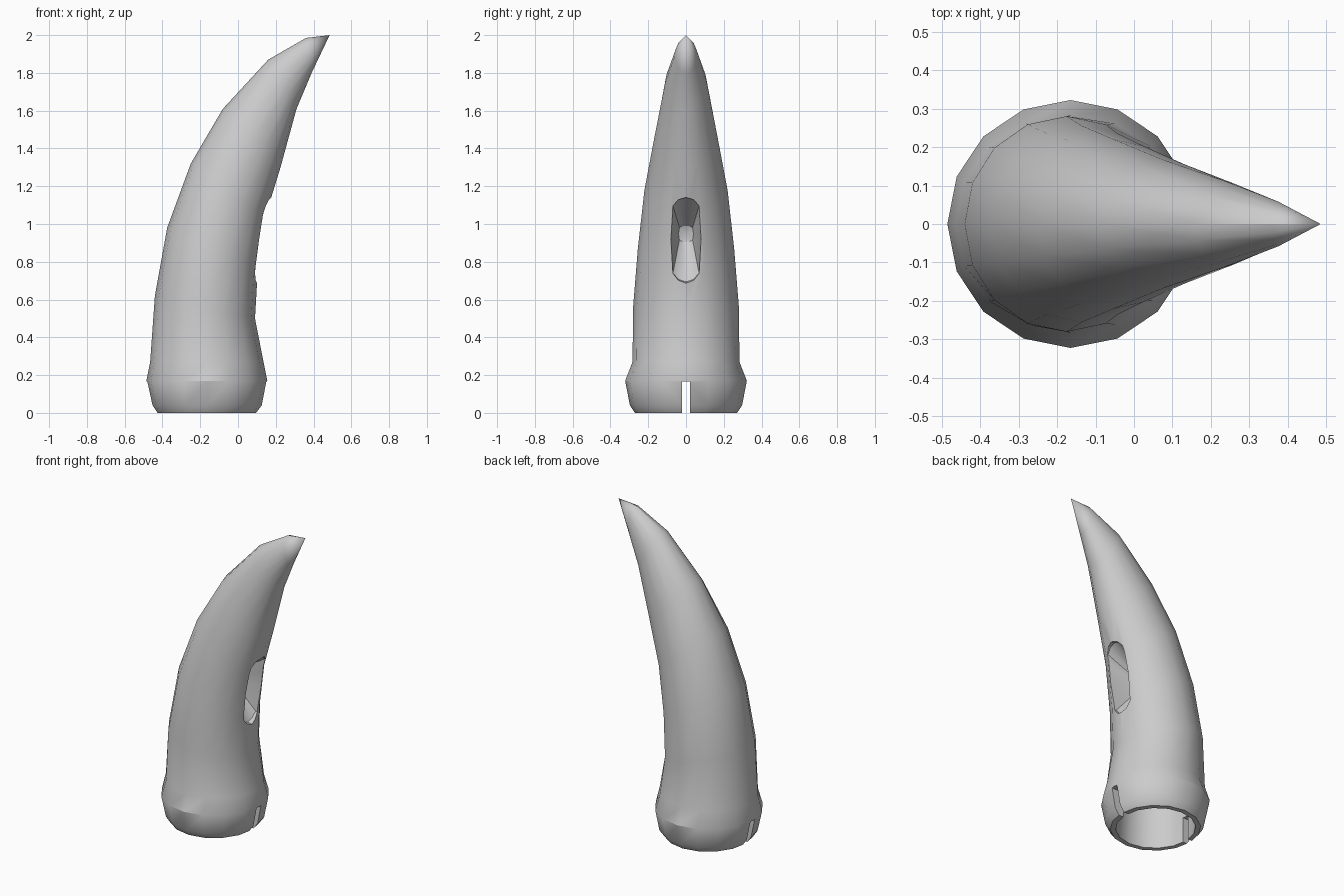
import bpy, bmesh
from math import cos, sin, pi, radians
from mathutils import Vector, Matrix

cube = bpy.data.objects.get("Cube")
if cube:
    bpy.data.objects.remove(cube)

mat = bpy.data.materials.new("grey")
mat.use_nodes = True
colour = (0.6, 0.6, 0.6, 1)
mat.diffuse_color = colour
mat.node_tree.nodes["Principled BSDF"].inputs["Base Color"].default_value = colour


def loft(name, rings, tip=None):
    """Skin a stack of point rings, capped at the start and closed to a tip or a cap."""
    bm = bmesh.new()
    loops = [[bm.verts.new(p) for p in ring] for ring in rings]
    n = len(loops[0])
    for a, b in zip(loops, loops[1:]):
        for i in range(n):
            j = (i + 1) % n
            bm.faces.new((a[i], a[j], b[j], b[i]))
    bm.faces.new(loops[0])
    last = loops[-1]
    if tip is None:
        bm.faces.new(last)
    else:
        t = bm.verts.new(tip)
        for i in range(n):
            bm.faces.new((last[i], last[(i + 1) % n], t))
    bmesh.ops.recalc_face_normals(bm, faces=bm.faces)
    mesh = bpy.data.meshes.new(name)
    bm.to_mesh(mesh)
    bm.free()
    mesh.materials.append(mat)
    ob = bpy.data.objects.new(name, mesh)
    bpy.context.collection.objects.link(ob)
    return ob


def tilted_ring(xl, zl, xr, zr, half_width, sides=16):
    """Ellipse spanning a back point and a front point of the curve."""
    mid = Vector(((xl + xr) / 2, 0, (zl + zr) / 2))
    axis = Vector(((xr - xl) / 2, 0, (zr - zl) / 2))
    side = Vector((0, half_width, 0))
    return [mid + axis * cos(2 * pi * i / sides) + side * sin(2 * pi * i / sides)
            for i in range(sides)]


# Curved horn with a flared collar: outer x/z, inner x/z, half width
horn = loft("horn", [tilted_ring(*r) for r in (
    (-.43, 0, .10, 0, .27),
    (-.457, .04, .13, .04, .297),
    (-.485, .17, .155, .17, .322),
    (-.465, .27, .135, .27, .283),
    (-.44, .62, .09, .5, .28),
    (-.375, .98, .105, .76, .255),
    (-.25, 1.32, .145, 1.04, .22),
    (-.08, 1.61, .225, 1.3, .168),
    (.16, 1.87, .31, 1.61, .112),
    (.36, 1.985, .39, 1.8, .058),
)], (.485, 0, 2))

# Hollow socket in the base
socket = loft("socket_cutter", [tilted_ring(*r) for r in (
    (-.40, -.05, .07, -.05, .24),
    (-.40, .3, .05, .3, .235),
    (-.38, .6, .02, .5, .22),
    (-.30, .72, -.06, .62, .13),
)])

# Slot across the rim of the collar
slot = loft("slot_cutter", [[(x, -.022, -.1), (x, .022, -.1), (x, .022, .165), (x, -.022, .165)]
                            for x in (-.7, .4)])


# Elongated scoop on the inner side of the curve
def scoop_ring(depth, sy, sz, sides=12):
    ring = []
    for i in range(sides):
        a = 2 * pi * i / sides
        straight = .14 * (1 if cos(a) > .01 else -1 if cos(a) < -.01 else 0)
        ring.append((depth, .08 * sy * sin(a), (straight + .1 * cos(a)) * sz))
    return ring


scoop = loft("scoop_cutter", [scoop_ring(.15, 1, 1), scoop_ring(-.02, 1, .95),
                              scoop_ring(-.19, .5, .18)], (-.2, 0, 0))
scoop.data.transform(Matrix.Translation((.13, 0, .915)) @ Matrix.Rotation(radians(10), 4, 'Y'))

bpy.context.view_layer.objects.active = horn
horn.select_set(True)
for cutter in (socket, slot, scoop):
    mod = horn.modifiers.new(cutter.name, 'BOOLEAN')
    mod.operation = 'DIFFERENCE'
    mod.solver = 'EXACT'
    mod.object = cutter
    bpy.ops.object.modifier_apply(modifier=mod.name)
    bpy.data.objects.remove(cutter)
bpy.ops.object.shade_smooth_by_angle(angle=radians(30))
